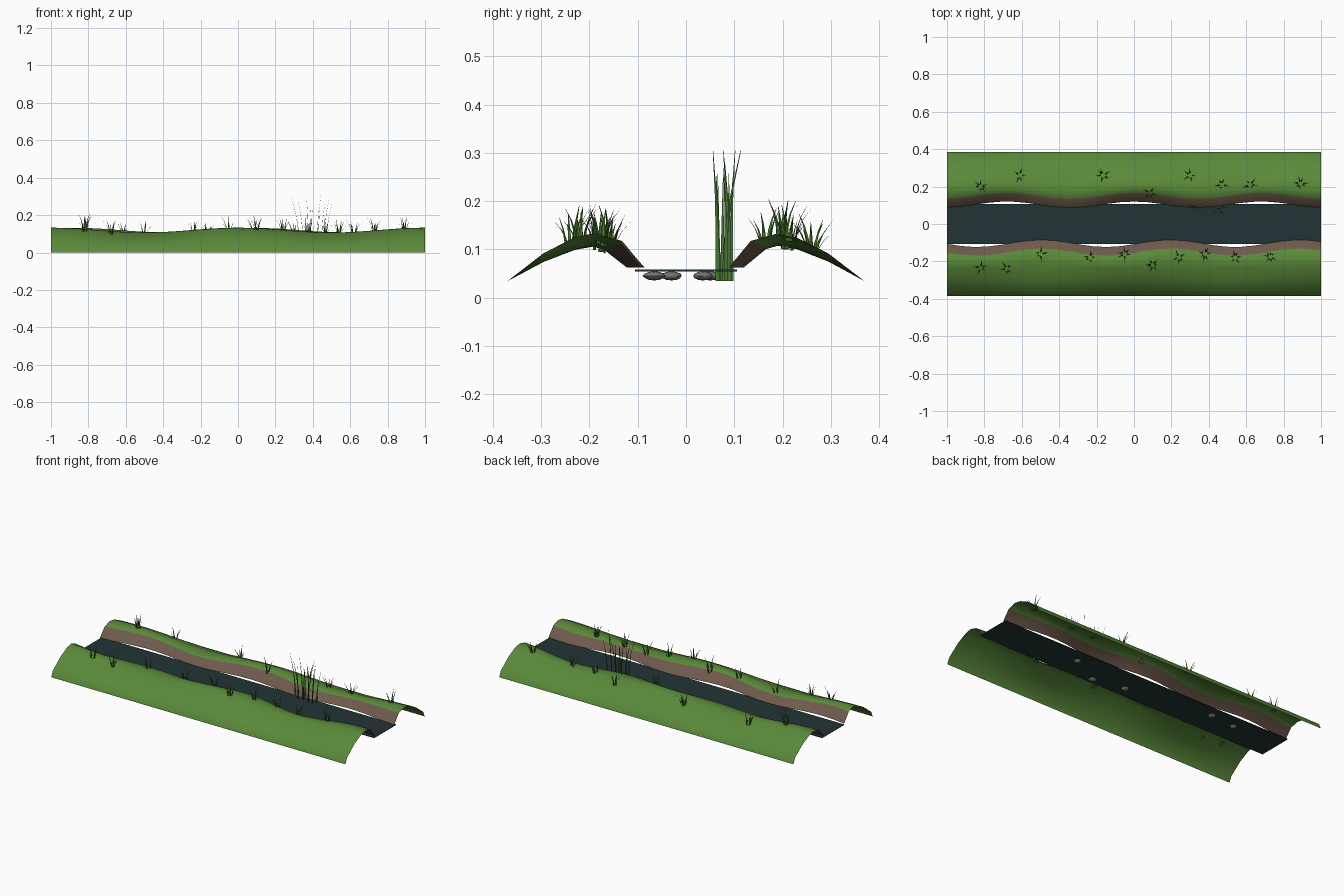
import bpy, bmesh, math, random
from mathutils import Vector

if "Cube" in bpy.data.objects:
    bpy.data.objects.remove(bpy.data.objects["Cube"])

random.seed(7)


def lin(c):
    c /= 255
    return c / 12.92 if c <= 0.04045 else ((c + 0.055) / 1.055) ** 2.4


def material(name, r, g, b):
    m = bpy.data.materials.new(name)
    m.diffuse_color = (lin(r), lin(g), lin(b), 1)
    m.use_nodes = True
    m.node_tree.nodes["Principled BSDF"].inputs["Base Color"].default_value = m.diffuse_color
    return m


TURF = material("turf green", 90, 138, 58)
EARTH = material("earth brown", 110, 90, 76)
WATER = material("dark water", 34, 52, 54)
STONE = material("stone grey", 112, 120, 110)
BLADE = material("grass blade green", 66, 108, 42)
REED = material("reed green", 72, 118, 52)


def make_object(name, bm, mats, smooth=None):
    me = bpy.data.meshes.new(name)
    bm.to_mesh(me)
    bm.free()
    ob = bpy.data.objects.new(name, me)
    bpy.context.collection.objects.link(ob)
    for m in mats:
        me.materials.append(m)
    if smooth:
        bpy.ops.object.select_all(action='DESELECT')
        ob.select_set(True)
        bpy.context.view_layer.objects.active = ob
        bpy.ops.object.shade_smooth_by_angle(angle=math.radians(smooth))
    return ob


def profile(x, side):
    """Bank cross-section (distance from centre line, height) at x."""
    if side < 0:
        d = 0.019 * math.cos(2 * math.pi * (x - 0.54) / 0.69)
        h = 0.013 * math.cos(2 * math.pi * x)
    else:
        d = 0.016 * math.cos(2 * math.pi * x / 0.68)
        h = 0.012 * math.cos(2 * math.pi * (x - 0.08) / 0.95)
    return [(0.104 + d, 0.062), (0.15 + d, 0.108 + h * 0.8), (0.19 + d * 0.3, 0.12 + h),
            (0.23, 0.112 + h), (0.295, 0.083 + h * 0.7), (0.37, 0.034), (0.385, 0.0)]


def ground(x, y):
    pts = profile(x, 1 if y > 0 else -1)
    for (a, za), (b, zb) in zip(pts, pts[1:]):
        if a <= abs(y) <= b:
            return za + (zb - za) * (abs(y) - a) / (b - a)
    return 0.06


# Banks: open sheets, brown inner strip and turf outside
N = 28
for name, side in (("front_bank", -1), ("back_bank", 1)):
    bm = bmesh.new()
    rows = []
    for i in range(N + 1):
        x = -1 + 2 * i / N
        rows.append([bm.verts.new((x, side * y, z)) for y, z in profile(x, side)])
    for r0, r1 in zip(rows, rows[1:]):
        for k in range(len(r0) - 1):
            q = [r0[k], r1[k], r1[k + 1], r0[k + 1]]
            f = bm.faces.new(q if side > 0 else q[::-1])
            f.material_index = 0 if k == 0 else 1
    make_object(name, bm, [EARTH, TURF], 40)

# Water: thin slab
bm = bmesh.new()
bmesh.ops.create_cube(bm, size=1)
for v in bm.verts:
    v.co = Vector((v.co.x * 2, v.co.y * 0.212, 0.056 + v.co.z * 0.004))
make_object("water", bm, [WATER])

# Stones under the water
stones = [(0.43, 0.035, 0.021), (0.24, -0.066, 0.023), (0.04, -0.03, 0.022),
          (-0.51, 0.05, 0.022), (-0.675, 0.034, 0.019)]
for i, (x, y, r) in enumerate(stones):
    bm = bmesh.new()
    bmesh.ops.create_icosphere(bm, subdivisions=2, radius=1)
    for v in bm.verts:
        w = 1 + random.uniform(-0.06, 0.06)
        v.co = Vector((x + v.co.x * r * w, y + v.co.y * r * w, 0.045 + v.co.z * 0.0095))
    make_object(f"stone_{i + 1}", bm, [STONE], 40)


def blade(bm, base, angle, height, reach, width, across):
    """Tapered strip that bends outward along angle."""
    out = Vector((math.cos(angle), math.sin(angle), 0))
    prev = None
    steps = 3
    for s in range(steps + 1):
        t = s / steps
        c = base + out * reach * t * t + Vector((0, 0, height * t))
        w = across * width * 0.5 * (1 - t * 0.9)
        cur = [bm.verts.new(c - w), bm.verts.new(c + w)]
        if prev:
            bm.faces.new([prev[0], prev[1], cur[1], cur[0]])
        prev = cur


# Grass tufts along both banks
tufts = [(-0.82, 0.2), (-0.61, 0.26), (-0.165, 0.26), (0.085, 0.165), (0.3, 0.26),
         (0.47, 0.21), (0.62, 0.21), (0.89, 0.215),
         (-0.82, -0.235), (-0.68, -0.24), (-0.5, -0.16), (-0.235, -0.18), (-0.05, -0.16),
         (0.1, -0.22), (0.24, -0.18), (0.38, -0.16), (0.54, -0.18), (0.73, -0.175)]
for i, (x, y) in enumerate(tufts):
    bm = bmesh.new()
    n = random.randint(5, 7)
    turn = random.uniform(0, 6.28)
    for k in range(n):
        a = turn + 2 * math.pi * k / n + random.uniform(-0.4, 0.4)
        px, py = x + 0.012 * math.cos(a), y + 0.012 * math.sin(a)
        base = Vector((px, py, ground(px, py) - 0.006))
        across = Vector((-math.sin(a), math.cos(a), 0))
        blade(bm, base, a, random.uniform(0.045, 0.08), random.uniform(0.012, 0.035),
              0.01, across)
    make_object(f"grass_tuft_{i + 1}", bm, [BLADE])

# Reed clump in the water near the back bank
bm = bmesh.new()
for k in range(11):
    x = 0.33 + 0.14 * k / 10 + random.uniform(-0.01, 0.01)
    y = random.uniform(0.062, 0.096)
    lean = (x - 0.40) * 0.45 + random.uniform(-0.015, 0.015)
    dy = 0.035 if k == 6 else random.uniform(-0.012, 0.012)
    blade(bm, Vector((x, y, 0.034)), math.atan2(dy, lean), random.uniform(0.2, 0.271) if k % 3 else 0.271,
          math.hypot(lean, dy), 0.01, Vector((0.25, 0.97, 0)))
make_object("reeds", bm, [REED])
